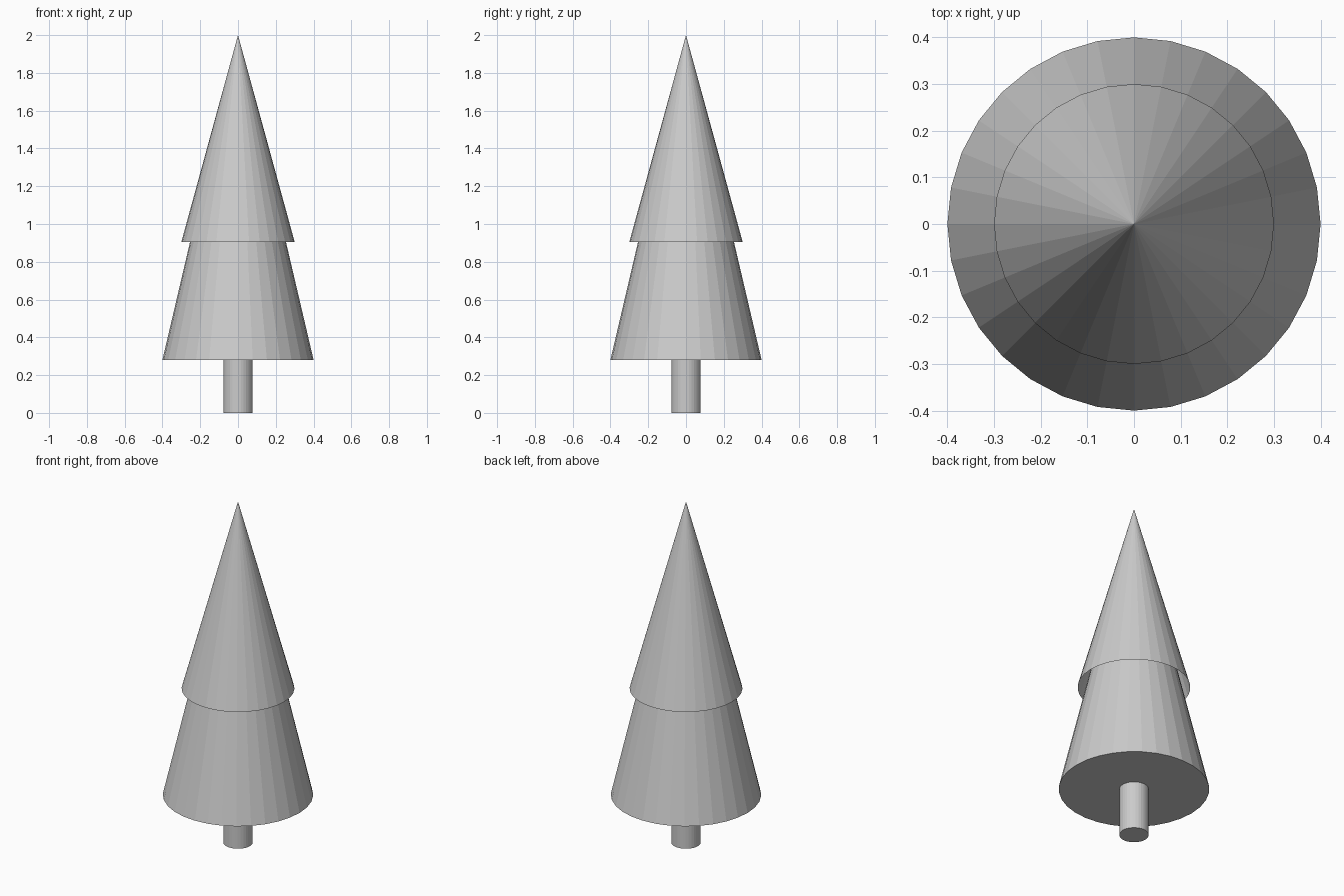
import bpy
import bmesh
from math import sin, cos, tau

if "Cube" in bpy.data.objects:
    bpy.data.objects.remove(bpy.data.objects["Cube"])

SIDES = 32


def tier(name, rings, cap_bottom):
    """Flat-faced round part from (radius, z) rings; radius 0 makes a point."""
    bm = bmesh.new()
    loops = []
    for r, z in rings:
        if r == 0:
            loops.append([bm.verts.new((0, 0, z))] * SIDES)
        else:
            loops.append([bm.verts.new((r * cos(tau * i / SIDES), r * sin(tau * i / SIDES), z))
                          for i in range(SIDES)])
    for low, high in zip(loops, loops[1:]):
        for i in range(SIDES):
            j = (i + 1) % SIDES
            corners = [low[i], low[j], high[j], high[i]]
            bm.faces.new(list(dict.fromkeys(corners)))
    if cap_bottom:
        bm.faces.new(loops[0][::-1])
    mesh = bpy.data.meshes.new(name)
    bm.to_mesh(mesh)
    bm.free()
    obj = bpy.data.objects.new(name, mesh)
    bpy.context.collection.objects.link(obj)
    return obj


# Trunk: top end meets the underside of the lower foliage
tier("trunk", [(0.078, 0), (0.078, 0.281)], True)

# Lower foliage: closed base, tapering up inside the upper tier
tier("lower_foliage", [(0.4, 0.281), (0.138, 1.4)], True)

# Upper foliage: hollow cone hanging over the lower tier
tier("upper_foliage", [(0.3, 0.905), (0, 2.0)], False)
